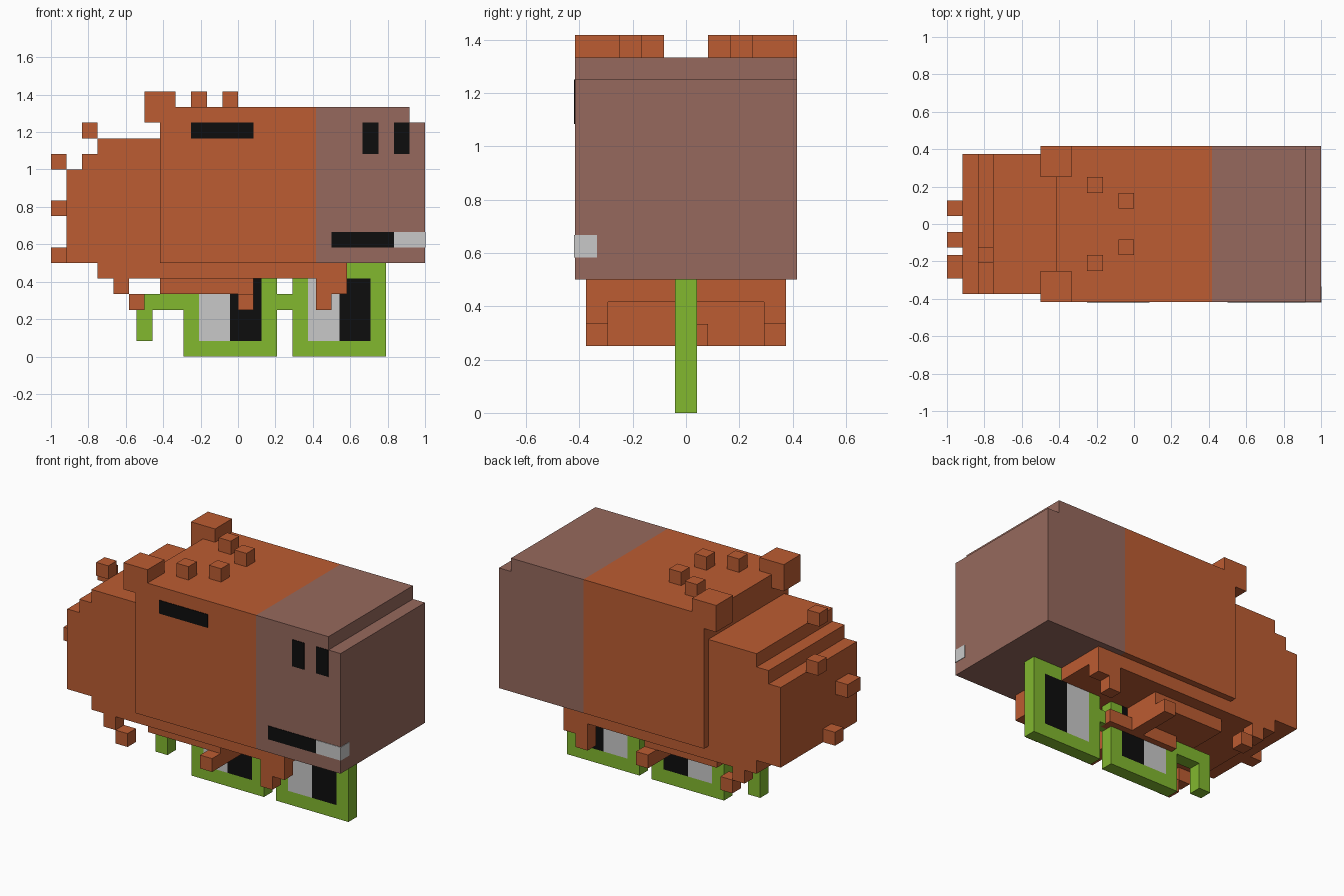
import bpy, bmesh

if "Cube" in bpy.data.objects:
    bpy.data.objects.remove(bpy.data.objects["Cube"])

U = 1 / 12  # edge of one block


def srgb(r, g, b):
    def lin(c):
        c /= 255
        return c / 12.92 if c <= 0.04045 else ((c + 0.055) / 1.055) ** 2.4
    return (lin(r), lin(g), lin(b), 1)


def material(name, rgb):
    m = bpy.data.materials.new(name)
    m.diffuse_color = srgb(*rgb)
    m.use_nodes = True
    m.node_tree.nodes["Principled BSDF"].inputs["Base Color"].default_value = m.diffuse_color
    return m


ORANGE = material("orange", (188, 92, 50))
BROWN = material("muzzle brown", (150, 105, 93))
GREEN = material("frame green", (130, 184, 47))
GREY = material("light grey", (201, 201, 201))
BLACK = material("black", (13, 13, 13))


def finish(name, bm, mat):
    bmesh.ops.recalc_face_normals(bm, faces=bm.faces)
    me = bpy.data.meshes.new(name)
    bm.to_mesh(me)
    bm.free()
    me.materials.append(mat)
    ob = bpy.data.objects.new(name, me)
    bpy.context.collection.objects.link(ob)
    return ob


def boxes(name, mat, *spans):
    """One object of boxes, each (x0, x1, y0, y1, z0, z1) in block units."""
    bm = bmesh.new()
    for x0, x1, y0, y1, z0, z1 in spans:
        for v in bmesh.ops.create_cube(bm, size=1)["verts"]:
            v.co = ((x1 if v.co.x > 0 else x0) * U,
                    (y1 if v.co.y > 0 else y0) * U,
                    (z1 if v.co.z > 0 else z0) * U)
    return finish(name, bm, mat)


def extrude(name, mat, profile, half):
    """Extrude an (x, z) profile symmetrically along y, in block units."""
    bm = bmesh.new()
    f = bm.faces.new([bm.verts.new((x * U, -half * U, z * U)) for x, z in profile])
    new = bmesh.ops.extrude_face_region(bm, geom=[f])["geom"]
    vs = [v for v in new if isinstance(v, bmesh.types.BMVert)]
    bmesh.ops.translate(bm, verts=vs, vec=(0, 2 * half * U, 0))
    return finish(name, bm, mat)


def both(*spans):
    """Repeat the spans mirrored across y = 0."""
    return list(spans) + [(a, b, -d, -c, e, f) for a, b, c, d, e, f in spans]


# Main torso and stepped head
boxes("torso", ORANGE, (-5, 5, -5, 5, 6, 16))
extrude("head", BROWN, [(5, 6), (12, 6), (12, 15), (11, 15), (11, 16), (5, 16)], 5)

# Narrower stepped rump with the belly running forward below the torso
extrude("rump_and_belly", ORANGE,
        [(-9, 5), (7, 5), (7, 6), (-5, 6), (-5, 14), (-9, 14), (-9, 13),
         (-10, 13), (-10, 12), (-11, 12), (-11, 6), (-9, 6)], 4.5)
boxes("belly_underside", ORANGE,
      (-5, 1, -3.5, 3.5, 4, 5),      # raised pad
      (0, 1, -4.5, 4.5, 3, 4),       # cross bar
      (-3, 3, 0, 1, 3, 4))           # keel

# Feet, ears and loose tufts
boxes("feet", ORANGE, *both(
    (6, 7, 3.5, 4.5, 4, 5), (5, 6, 3.5, 4.5, 3, 5),
    (-8, -7, 3.5, 4.5, 4, 5), (-7, -6, 3.5, 4.5, 3, 4)))
boxes("ears", ORANGE, *both((-6, -4, 3, 5, 15, 17)))
boxes("back_bumps", ORANGE, *both((-3, -2, 2, 3, 16, 17), (-1, 0, 1, 2, 16, 17)))
boxes("rump_tufts", ORANGE,
      (-10, -9, -2.5, -1.5, 14, 15), (-12, -11, 0.5, 1.5, 12, 13),
      (-12, -11, -3.5, -2, 9, 10), (-12, -11, -1.5, -0.5, 6, 7))

# Painted details on the front side, as thin plates
T = 0.04
boxes("eyes_and_mouth", BLACK,
      (-3, 1, -5 - T, -5, 14, 15),
      (8, 9, -5 - T, -5, 13, 15), (10, 11, -5 - T, -5, 13, 15),
      (6, 10, -5 - T, -5, 7, 8))
boxes("tooth", GREY, (10, 12, -5 - T, -5, 7, 8), (12, 12 + T, -5 - T, -4, 7, 8))

# Spectacles under the belly: two square frames, bridge and hooked temple
H = 0.5
frame = []
for x in (-3.5, 3.5):
    frame += [(x, x + 1, -H, H, 0, 6), (x + 5, x + 6, -H, H, 0, 6),
              (x + 1, x + 5, -H, H, 0, 1), (x + 1, x + 5, -H, H, 5, 6)]
boxes("spectacle_frame", GREEN, *frame, (2.5, 3.5, -H, H, 3, 4),
      (-6.5, -3.5, -H, H, 3, 4), (-6.5, -5.5, -H, H, 1, 3))
boxes("lens_light_half", GREY, *[(x + 1, x + 3, -H, H, 1, 5) for x in (-3.5, 3.5)])
boxes("lens_dark_half", BLACK, *[(x + 3, x + 5, -H, H, 1, 5) for x in (-3.5, 3.5)])
